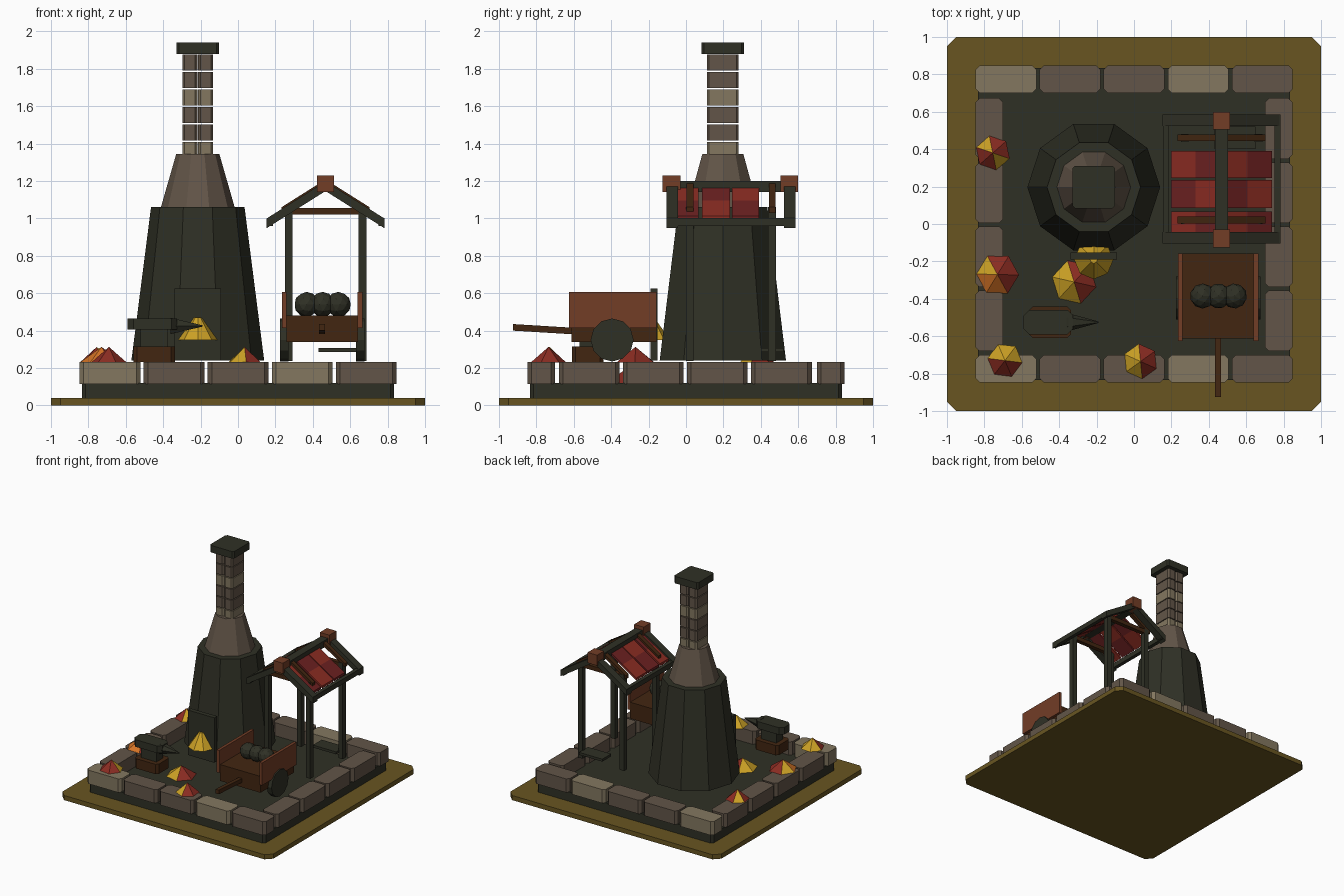
import bpy, bmesh, math
from mathutils import Vector, Matrix

if "Cube" in bpy.data.objects:
    bpy.data.objects.remove(bpy.data.objects["Cube"])

# Flat colours, given as sRGB bytes and stored as linear values
def lin(c):
    c /= 255
    return c / 12.92 if c <= 0.04045 else ((c + 0.055) / 1.055) ** 2.4

MATS = {}
for name, rgb in {"olive earth": (104, 85, 33), "charcoal": (47, 48, 37),
                  "stone": (98, 85, 72), "pale stone": (131, 119, 96),
                  "dark wood": (66, 38, 17), "rust wood": (114, 61, 38),
                  "dark red": (108, 33, 33), "red": (139, 44, 34),
                  "yellow": (204, 161, 37), "orange": (214, 116, 38)}.items():
    MATS[name] = bpy.data.materials.new(name)
    MATS[name].diffuse_color = (*map(lin, rgb), 1)


def finish(name, bm, *mats):
    bmesh.ops.recalc_face_normals(bm, faces=bm.faces)
    me = bpy.data.meshes.new(name)
    bm.to_mesh(me)
    bm.free()
    for m in mats:
        me.materials.append(MATS[m])
    ob = bpy.data.objects.new(name, me)
    bpy.context.collection.objects.link(ob)
    return ob


def extrude(name, pts, a, b, mat, axis="z"):
    """Extrude a 2D outline along z (points are x,y), y (x,z) or x (y,z)."""
    put = {"z": lambda p, t: (p[0], p[1], t), "y": lambda p, t: (p[0], t, p[1]),
           "x": lambda p, t: (t, p[0], p[1])}[axis]
    bm = bmesh.new()
    lo = [bm.verts.new(put(p, a)) for p in pts]
    hi = [bm.verts.new(put(p, b)) for p in pts]
    bm.faces.new(lo)
    bm.faces.new(hi)
    for i in range(len(pts)):
        j = (i + 1) % len(pts)
        bm.faces.new((lo[i], lo[j], hi[j], hi[i]))
    return finish(name, bm, mat)


def box(name, x0, x1, y0, y1, z0, z1, mat, c=0):
    """Box with optional chamfer c on its upright edges."""
    if c:
        pts = [(x0 + c, y0), (x1 - c, y0), (x1, y0 + c), (x1, y1 - c),
               (x1 - c, y1), (x0 + c, y1), (x0, y1 - c), (x0, y0 + c)]
    else:
        pts = [(x0, y0), (x1, y0), (x1, y1), (x0, y1)]
    return extrude(name, pts, z0, z1, mat)


def cone(name, n, r1, r2, base, h, mats, pattern="0", turn=0, rot=None):
    """Cone on a base point; side faces coloured by a digit pattern."""
    bm = bmesh.new()
    bmesh.ops.create_cone(bm, cap_ends=True, segments=n, radius1=r1, radius2=r2, depth=h)
    m = Matrix.Translation(Vector(base)) @ (rot or Matrix()) @ \
        Matrix.Translation((0, 0, h / 2)) @ Matrix.Rotation(turn, 4, "Z")
    ctr = Vector(base)
    for f in bm.faces:
        if len(f.verts) < 5:
            v = f.calc_center_median()
            k = int((math.atan2(v.y, v.x) % math.tau) / math.tau * n)
            f.material_index = int(pattern[k % len(pattern)])
    bm.transform(m)
    return finish(name, bm, *mats)


# Ground plate and foundation
box("ground_plate", -1, 1, -1, 1, 0, 0.04, "olive earth", 0.05)
box("foundation", -0.835, 0.835, -0.835, 0.835, 0.04, 0.12, "charcoal", 0.02)

# Kerb stones
for i in range(5):
    x = -0.847 + i * 0.3425
    mat = "pale stone" if i % 3 == 0 else "stone"
    for y in (-0.848, 0.7):
        box("kerb_stone", x, x + 0.325, y, y + 0.148, 0.115, 0.232, mat, 0.022)
for i in range(4):
    y = -0.68 + i * 0.3425
    for x in (-0.848, 0.7):
        box("kerb_stone_side", x, x + 0.148, y, y + 0.325, 0.115, 0.232, "stone", 0.022)

# Furnace body and shoulder
FX, FY = -0.215, 0.197
cone("furnace_body", 10, 0.355, 0.25, (FX, FY, 0.24), 0.82, ["charcoal"], turn=math.pi / 2)
cone("furnace_shoulder", 10, 0.197, 0.115, (FX, FY, 1.06), 0.285, ["stone"], turn=math.pi / 2)

# Chimney: courses of two blocks each, with a cap
for i in range(6):
    z = 1.322 + i * 0.0935
    mat = "pale stone" if i % 3 == 0 else "stone"
    for x in (FX - 0.082, FX + 0.002):
        box("chimney_block", x, x + 0.08, FY - 0.085, FY + 0.085, z, z + 0.086, mat, 0.012)
box("chimney_cap", FX - 0.114, FX + 0.114, FY - 0.114, FY + 0.114, 1.88, 1.94, "charcoal", 0.014)

# Furnace door and its glow
box("furnace_door", -0.34, -0.092, -0.19, -0.152, 0.24, 0.625, "charcoal")
cone("door_glow", 8, 0.105, 0.02, (FX, -0.19, 0.35), 0.12, ["yellow"])

# Heaps of embers
EMBER = ["red", "orange", "yellow"]
for x, y, z, r, pat, turn in [(-0.755, 0.38, 0.23, 0.095, "002002", 0.2),
                              (-0.73, -0.27, 0.23, 0.115, "012100", 0.5),
                              (-0.32, -0.31, 0.12, 0.12, "022220", 0.3),
                              (-0.69, -0.73, 0.23, 0.095, "222010", 0.4),
                              (0.035, -0.735, 0.23, 0.095, "022210", 0.1)]:
    cone("ember_heap", 6, r, 0, (x, y, z), 0.083, EMBER, pat, turn)

# Anvil on its block
box("anvil_block", -0.56, -0.337, -0.61, -0.44, 0.232, 0.316, "dark wood", 0.02)
box("anvil_waist", -0.52, -0.375, -0.57, -0.48, 0.316, 0.41, "charcoal")
box("anvil_top", -0.59, -0.325, -0.59, -0.46, 0.405, 0.466, "charcoal", 0.03)
cone("anvil_horn", 6, 0.05, 0.004, (-0.36, -0.525, 0.425), 0.17, ["charcoal"],
     rot=Matrix.Rotation(math.pi / 2, 4, "Y"))

# Hand cart
CX = 0.45
box("cart_bed", CX - 0.192, CX + 0.192, -0.612, -0.157, 0.34, 0.48, "dark wood")
for s in (-1, 1):
    a, b = sorted((CX + s * 0.19, CX + s * 0.215))
    box("cart_side_board", a, b, -0.625, -0.157, 0.413, 0.606, "rust wood")
    a, b = sorted((CX + s * 0.18, CX + s * 0.225))
    rim = [(-0.395 + 0.115 * math.cos(k * math.tau / 12),
            0.35 + 0.115 * math.sin(k * math.tau / 12)) for k in range(12)]
    extrude("cart_wheel", rim, a, b, "charcoal", "x")
extrude("cart_handle", [(-0.925, 0.4), (-0.6, 0.38), (-0.6, 0.415), (-0.925, 0.435)],
        CX - 0.016, CX + 0.016, "dark wood", "x")
for i in range(3):
    bm = bmesh.new()
    bmesh.ops.create_icosphere(bm, subdivisions=2, radius=0.067)
    bm.transform(Matrix.Translation((0.367 + i * 0.085, -0.385, 0.54)) @
                 Matrix.Rotation(i, 4, "Z"))
    finish("coal_lump", bm, "charcoal")

# Shelter posts
SX, SY = 0.468, 0.24
for sx in (-1, 1):
    for sy in (-1, 1):
        x, y = SX + sx * 0.197, SY + sy * 0.22
        box("shelter_post", x - 0.021, x + 0.021, y - 0.021, y + 0.021, 0.238, 1.06, "charcoal")
box("shelter_bench", 0.43, 0.65, 0.4, 0.52, 0.285, 0.306, "charcoal")


def slope(name, s, d0, d1, lift, t, y0, y1, mat):
    """Sloped roof piece between distances d0 and d1 from the ridge line."""
    z = lambda d: 1.18 - 0.63 * d + lift
    pts = [(SX + s * d0, z(d0) - t), (SX + s * d1, z(d1) - t),
           (SX + s * d1, z(d1)), (SX + s * d0, z(d0))]
    extrude(name, pts, y0, y1, mat, "y")


# Shelter roof: rafters, tiles, battens and eaves
for s in (-1, 1):
    for y in (-0.105, 0.523):
        slope("rafter", s, 0, 0.315, 0.018, 0.052, y, y + 0.062, "charcoal")
    for r, (y0, y1) in enumerate([(-0.09, 0.068), (0.085, 0.235), (0.246, 0.39)]):
        for c in range(2):
            mat = "red" if (r + c + (s > 0)) % 2 else "dark red"
            slope("roof_tile", s, 0.01 + c * 0.13, 0.14 + c * 0.13, 0.004, 0.02, y0, y1, mat)
    for y in (0.004, 0.443):
        slope("roof_batten", s, 0.02, 0.235, 0.028, 0.03, y, y + 0.036, "dark wood")
    x = SX + s * 0.298
    box("eaves_beam", x - 0.016, x + 0.016, -0.105, 0.585, 0.96, 1.002, "charcoal")

# Tie beams, ridge beam and ridge end blocks
for y in (0.004, 0.443):
    box("tie_beam", SX - 0.18, SX + 0.18, y, y + 0.036, 1.02, 1.056, "dark wood")
box("ridge_beam", SX - 0.034, SX + 0.034, -0.1, 0.58, 1.142, 1.2, "charcoal")
for y in (-0.125, 0.505):
    box("ridge_end_block", SX - 0.045, SX + 0.045, y, y + 0.095, 1.14, 1.23, "rust wood")

for m in bpy.data.materials:
    if m.users and not m.is_grease_pencil:
        m.use_nodes = True
        m.node_tree.nodes["Principled BSDF"].inputs["Base Color"].default_value = m.diffuse_color
